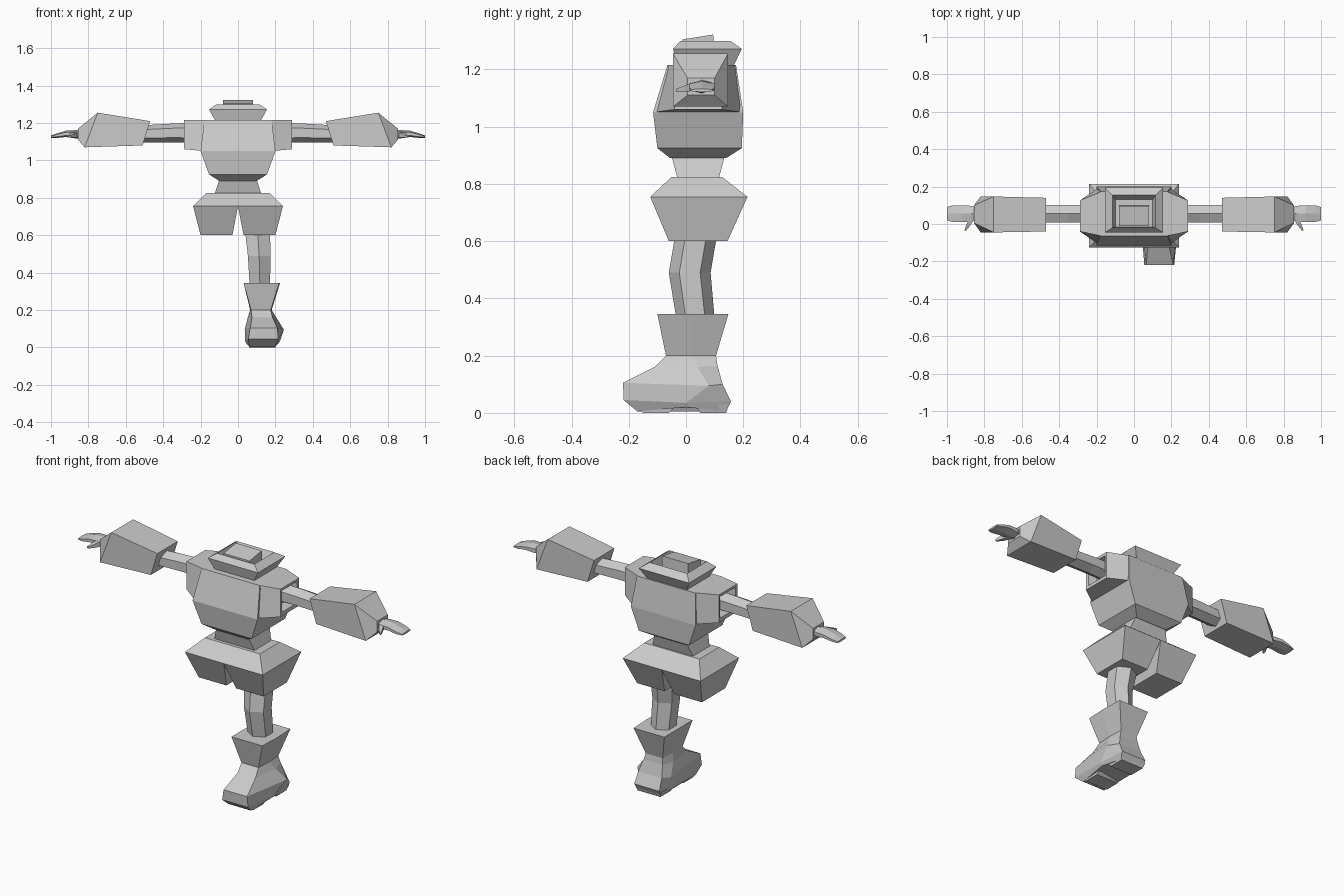
import bpy, bmesh, math
from mathutils import Vector

grey = bpy.data.materials.new("plain grey")
grey.diffuse_color = (0.6, 0.6, 0.6, 1)


def loft(name, rings, mirror=False):
    """Skin a list of equal-length point rings and close both ends."""
    bm = bmesh.new()
    loops = [[bm.verts.new(p) for p in r] for r in rings]
    for a, b in zip(loops, loops[1:]):
        for i in range(len(a)):
            j = (i + 1) % len(a)
            bm.faces.new((a[i], a[j], b[j], b[i]))
    bm.faces.new(loops[0][::-1])
    bm.faces.new(loops[-1])
    bmesh.ops.recalc_face_normals(bm, faces=bm.faces)
    me = bpy.data.meshes.new(name)
    bm.to_mesh(me)
    bm.free()
    me.materials.append(grey)
    ob = bpy.data.objects.new(name, me)
    bpy.context.collection.objects.link(ob)
    if mirror:
        ob.modifiers.new("mirror", 'MIRROR').use_mirror_merge = False
    return ob


def flat(z, x0, x1, y0, y1):
    """Horizontal rectangle."""
    return [(x0, y0, z), (x1, y0, z), (x1, y1, z), (x0, y1, z)]


def side(x, y0, y1, z0, z1, lean=0):
    """Rectangle facing along x; lean shifts the lower edge outward."""
    return [(x + lean, y0, z0), (x + lean, y1, z0), (x, y1, z1), (x, y0, z1)]


def hexagon(rx, ry):
    return [(rx * math.sin(math.radians(60 * k)) / 0.866,
             ry * math.cos(math.radians(60 * k))) for k in range(6)]


# Torso
loft("torso", [flat(z, -w, w, a, b) for z, w, a, b in (
    (0.89, 0.10, -0.055, 0.14), (0.925, 0.155, -0.10, 0.195),
    (1.05, 0.20, -0.115, 0.20), (1.215, 0.18, -0.065, 0.175))])

# Shoulder sockets, hollow at the outer end
loft("shoulder_socket", [
    [(0.18, -0.115, 1.05), (0.18, 0.20, 1.05), (0.17, 0.175, 1.215), (0.17, -0.065, 1.215)],
    side(0.29, -0.04, 0.125, 1.06, 1.215),
    side(0.288, -0.025, 0.11, 1.08, 1.20),
    side(0.24, -0.015, 0.105, 1.09, 1.19)], True)

# Collar with a sunken opening, and the neck stub inside it
loft("collar", [flat(z, -w, w, a, b) for z, w, a, b in (
    (1.21, 0.12, -0.03, 0.165), (1.272, 0.155, -0.045, 0.195),
    (1.30, 0.115, -0.02, 0.155), (1.25, 0.10, -0.015, 0.13))])
loft("neck", [flat(1.24, -0.08, 0.08, -0.012, 0.10),
              [(-0.08, -0.012, 1.305), (0.08, -0.012, 1.305),
               (0.08, 0.095, 1.322), (-0.08, 0.095, 1.322)]])

# Waist and hips
loft("waist", [flat(0.82, -0.125, 0.125, -0.03, 0.115),
               flat(0.895, -0.10, 0.10, -0.05, 0.135)])
loft("hips", [flat(0.755, -0.24, 0.24, -0.125, 0.215),
              flat(0.825, -0.17, 0.17, -0.05, 0.125)])
loft("shorts_leg", [flat(0.60, 0.03, 0.20, -0.06, 0.145),
                    flat(0.755, 0.0, 0.24, -0.125, 0.215)], True)

# Upper arms, forearm cuffs
loft("upper_arm", [[(x, 0.055 + u, zc + v) for u, v in hexagon(0.046, rz)]
                   for x, zc, rz in ((0.20, 1.147, 0.055), (0.35, 1.147, 0.05),
                                     (0.55, 1.14, 0.045))], True)
loft("forearm", [side(0.47, -0.04, 0.14, 1.08, 1.21, 0.04),
                 side(0.75, -0.045, 0.147, 1.07, 1.255, 0.07),
                 side(0.855, 0.005, 0.10, 1.11, 1.17)], True)

# Hands with a small thumb
loft("hand", [[(x, 0.055 + u, zc + v) for u, v in hexagon(ry, rz)]
              for x, zc, ry, rz in ((0.83, 1.14, 0.03, 0.025), (0.87, 1.14, 0.042, 0.022),
                                    (0.92, 1.142, 0.045, 0.017), (0.97, 1.132, 0.044, 0.012),
                                    (1.0, 1.127, 0.036, 0.006))], True)
loft("thumb", [[(x - t, y, z + h) for t, h in ((w, -w), (-w, -w), (-w, w), (w, w))]
               for x, y, z, w in ((0.865, 0.03, 1.14, 0.015), (0.885, -0.005, 1.133, 0.011),
                                  (0.902, -0.035, 1.127, 0.005))], True)

# Single leg, bent at the knee
loft("leg", [[(xc + u, yc + v, z) for u, v in hexagon(rx, ry)]
             for z, xc, yc, rx, ry in ((0.33, 0.117, 0.033, 0.055, 0.067),
                                       (0.49, 0.113, 0.013, 0.060, 0.073),
                                       (0.62, 0.105, 0.035, 0.067, 0.073))])


def sole(toe, mid, heel):
    """Foot outline; each entry is left x, right x, y, z."""
    (a, b, ty, tz), (c, d, my, mz), (e, f, hy, hz) = toe, mid, heel
    return [(a, ty, tz), (b, ty, tz), (d, my, mz), (f, hy, hz), (e, hy, hz), (c, my, mz)]


# Boot: sole, foot, ankle and flared cuff
loft("boot", [
    sole((0.06, 0.20, -0.17, 0.005), (0.045, 0.215, 0.0, 0.02), (0.06, 0.20, 0.14, 0.005)),
    sole((0.055, 0.215, -0.218, 0.045), (0.038, 0.225, 0.0, 0.035), (0.055, 0.21, 0.157, 0.04)),
    sole((0.065, 0.21, -0.22, 0.105), (0.036, 0.245, 0.08, 0.095), (0.06, 0.205, 0.128, 0.10)),
    sole((0.075, 0.185, -0.11, 0.16), (0.052, 0.205, 0.04, 0.16), (0.068, 0.185, 0.11, 0.165)),
    sole((0.07, 0.175, -0.07, 0.20), (0.065, 0.18, 0.02, 0.20), (0.07, 0.175, 0.105, 0.20)),
    sole((0.03, 0.22, -0.10, 0.345), (0.03, 0.225, 0.02, 0.345), (0.03, 0.22, 0.148, 0.345))])
# Flat pads under the boot
loft("boot_heel", [flat(0.0, 0.06, 0.20, 0.05, 0.14), flat(0.03, 0.05, 0.21, 0.03, 0.15)])
loft("boot_toe", [flat(0.0, 0.06, 0.20, -0.15, -0.06), flat(0.03, 0.055, 0.205, -0.19, -0.03)])
